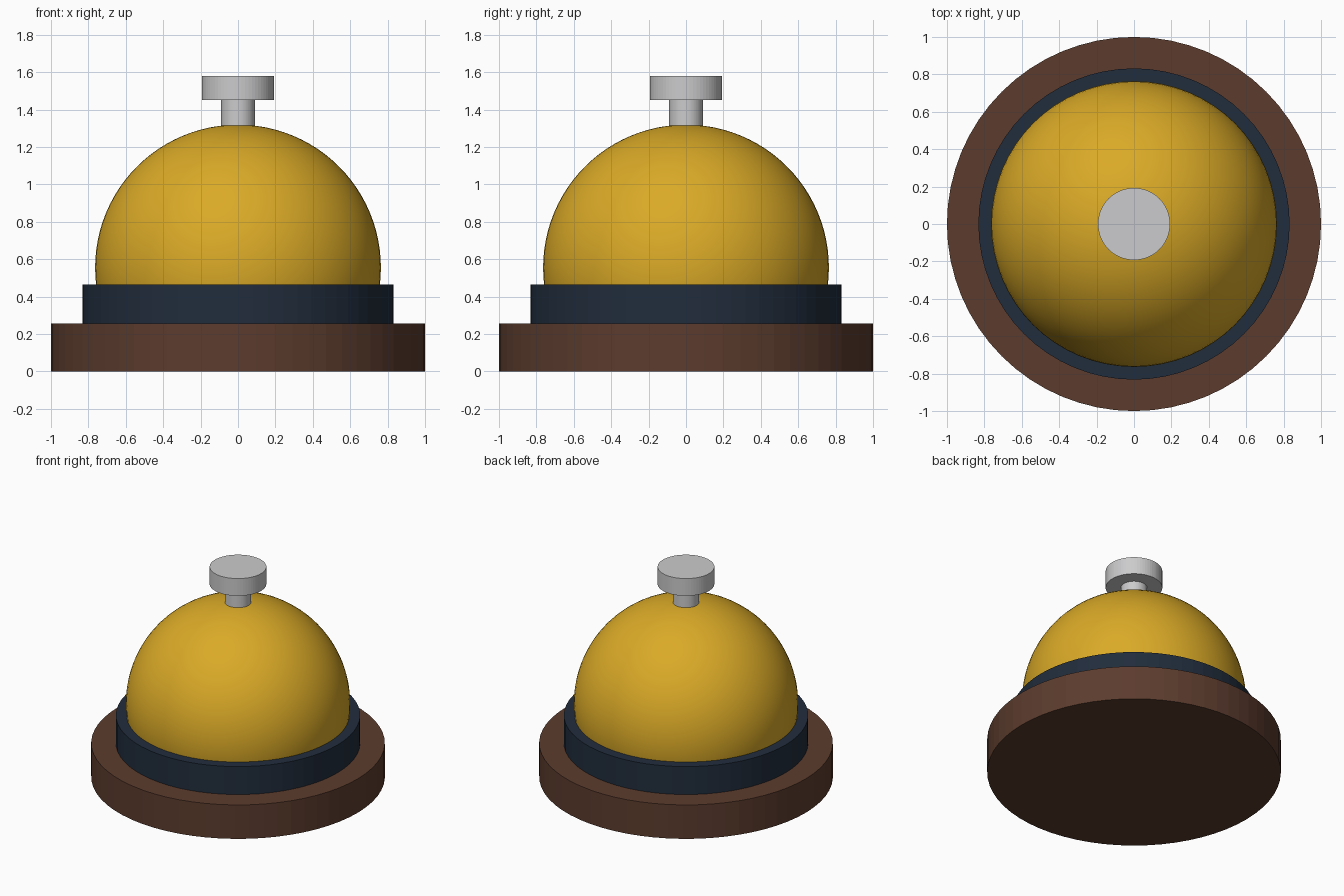
import bpy
import bmesh

cube = bpy.data.objects.get("Cube")
if cube:
    bpy.data.objects.remove(cube, do_unlink=True)


def material(name, rgb, roughness=0.6):
    mat = bpy.data.materials.new(name)
    mat.use_nodes = True
    mat.diffuse_color = (*rgb, 1)
    bsdf = next(n for n in mat.node_tree.nodes if n.type == "BSDF_PRINCIPLED")
    bsdf.inputs["Base Color"].default_value = (*rgb, 1)
    bsdf.inputs["Roughness"].default_value = roughness
    return mat


wood = material("brown wood", (0.107, 0.045, 0.027))
navy = material("dark navy", (0.015, 0.026, 0.045))
gold = material("gold", (0.70, 0.40, 0.02), 0.4)
silver = material("silver", (0.60, 0.60, 0.61), 0.4)


def disc(name, radius, bottom, top, mat, sides=64):
    """Upright cylinder spanning the given heights."""
    bpy.ops.mesh.primitive_cylinder_add(
        vertices=sides, radius=radius, depth=top - bottom,
        location=(0, 0, (bottom + top) / 2))
    obj = bpy.context.object
    obj.name = name
    obj.data.materials.append(mat)
    return obj


# Stepped base
disc("wooden_base", 1.0, 0, 0.255, wood)
disc("collar", 0.832, 0.255, 0.465, navy)

# Dome: a sphere trimmed just inside the collar
DOME_RADIUS, DOME_CENTRE, DOME_CUT = 0.764, 0.555, 0.44
bpy.ops.mesh.primitive_uv_sphere_add(
    segments=64, ring_count=48, radius=DOME_RADIUS, location=(0, 0, DOME_CENTRE))
dome = bpy.context.object
dome.name = "bell_dome"
dome.data.materials.append(gold)
bm = bmesh.new()
bm.from_mesh(dome.data)
bmesh.ops.bisect_plane(
    bm, geom=bm.verts[:] + bm.edges[:] + bm.faces[:],
    plane_co=(0, 0, DOME_CUT - DOME_CENTRE), plane_no=(0, 0, 1), clear_inner=True)
bmesh.ops.holes_fill(bm, edges=[e for e in bm.edges if e.is_boundary])
bm.to_mesh(dome.data)
bm.free()
bpy.ops.object.shade_smooth_by_angle()

# Plunger
disc("plunger_stem", 0.09, 1.29, 1.45, silver)
disc("plunger_button", 0.193, 1.45, 1.58, silver)
